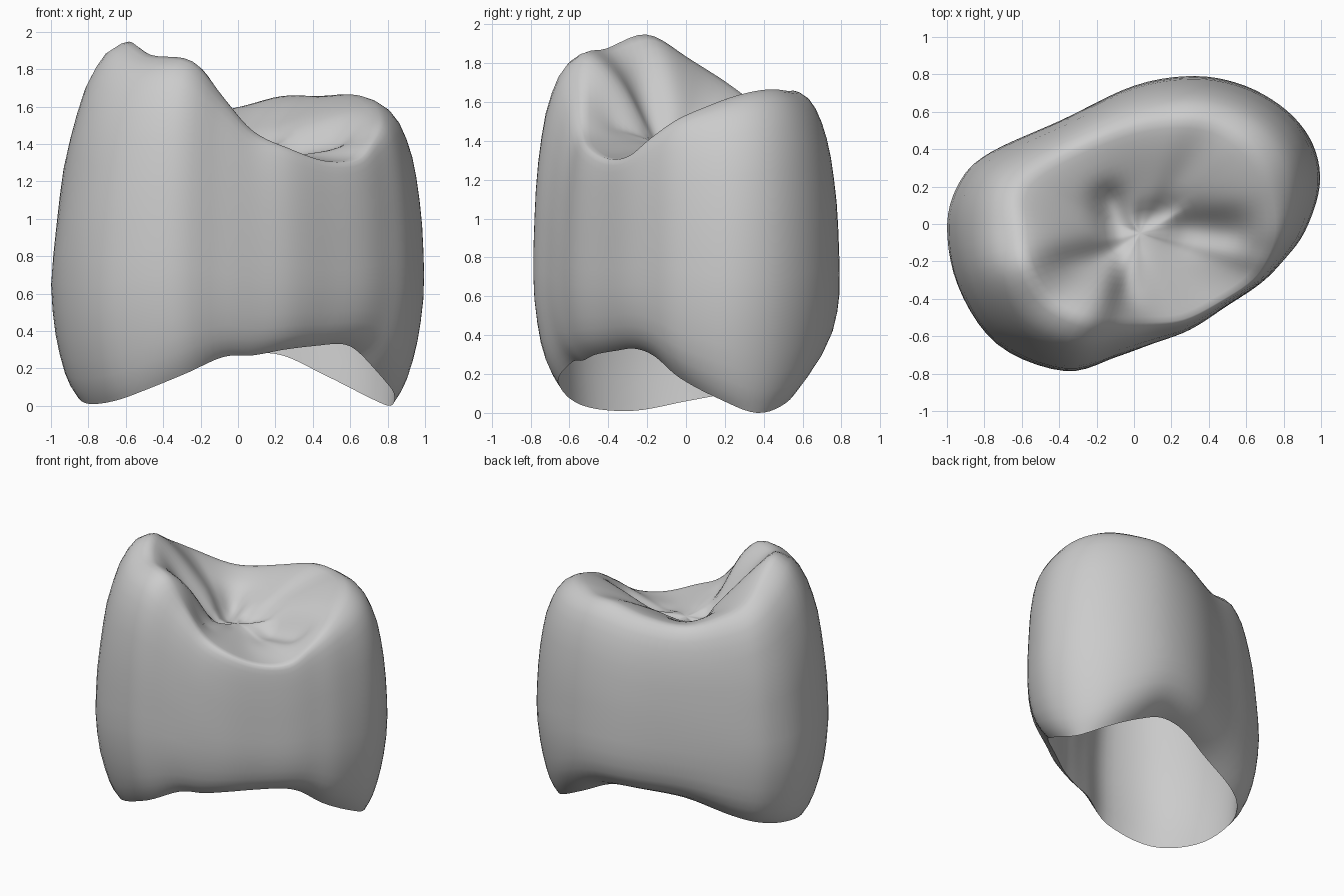
import bpy
import bmesh
import math
from mathutils import Vector

default_cube = bpy.data.objects.get("Cube")
if default_cube:
    bpy.data.objects.remove(default_cube, do_unlink=True)

# Outline stations, counter-clockwise: x, y, crest height, rim height, crest inset
STATIONS = [
    (1, .21, 1.6, .07, .74), (.96, .43, 1.65, 0, .72), (.82, .61, 1.67, .05, .72),
    (.6, .74, 1.66, .16, .72), (.33, .795, 1.66, .27, .7), (0, .745, 1.6, .28, .7),
    (-.39, .56, 1.56, .24, .74), (-.78, .39, 1.66, .15, .7), (-.95, .24, 1.74, .1, .66),
    (-1.03, 0, 1.84, .06, .6), (-.96, -.34, 1.96, .01, .61), (-.74, -.65, 1.88, .04, .63),
    (-.37, -.79, 1.85, .16, .66), (-.1, -.715, 1.65, .26, .74), (.1, -.645, 1.47, .27, .82),
    (.3, -.57, 1.38, .3, .9), (.5, -.44, 1.31, .32, .94), (.68, -.32, 1.32, .33, .94),
    (.8, -.2, 1.42, .29, .9), (.92, -.04, 1.52, .18, .83),
]
STEPS = 5
WALL_ROWS = 18
TOP_ROWS = 14
INNER_ROWS = 10
FOSSA = Vector((.03, -.05))
FOSSA_HEIGHT = 1.38
SHELL = .3

# Profiles: crown shoulder by depth below the crest, neck by height
SHOULDER = [(0, 0), (.03, .3), (.12, .55), (.3, .78), (.6, .94), (1, 1)]
NECK = [(0, .77), (.08, .84), (.16, .88), (.36, .95), (.62, 1)]

# Chewing-surface grooves: start, end, depth, width
GROOVES = [
    ((-.5, -.24), (-.1, -.14), .1, .1),
    ((-.13, .12), (-.03, -.5), .1, .08),
    ((.05, .03), (.2, .08), .05, .06),
    ((.3, -.02), (.55, -.04), .1, .11),
    ((.55, -.04), (.72, -.18), .05, .08),
]


def profile(points, value):
    """Piecewise linear lookup."""
    if value <= points[0][0]:
        return points[0][1]
    for (a, fa), (b, fb) in zip(points, points[1:]):
        if value <= b:
            return fa + (fb - fa) * (value - a) / (b - a)
    return points[-1][1]


def closed_spline(points, steps):
    """Catmull-Rom resampling of a closed list of tuples."""
    result = []
    count = len(points)
    for i in range(count):
        p, q, r, s = (points[(i + k) % count] for k in (-1, 0, 1, 2))
        for j in range(steps):
            t = j / steps
            result.append([
                b + t * ((c - a) + t * ((2 * a - 5 * b + 4 * c - d)
                                        + t * (3 * b - a - 3 * c + d))) / 2
                for a, b, c, d in zip(p, q, r, s)
            ])
    return result


def wall_point(station, height, tuck_reach):
    """Point on the wall; the raised parts of the rim tuck inward."""
    x, y, crest, rim, inset = station
    reach = 1 + .9 * max(0, -x) ** 3
    shoulder = inset + (1 - inset) * profile(SHOULDER, (crest - height) / reach)
    taper = 1 - .35 * max(0, x + y) / 1.4 - .25 * max(0, -x)
    neck = 1 - (1 - profile(NECK, height)) * taper
    side = max(-1, min(1, 3 * y))
    tuck = rim * (.65 + .25 * side) * math.exp((rim - height) / tuck_reach)
    scale = shoulder * neck * (1 - tuck)
    return Vector((x * scale, y * scale, height))


def groove_depth(point):
    total = 0
    for start, end, depth, width in GROOVES:
        a, b = Vector(start), Vector(end)
        t = max(0, min(1, (point - a).dot(b - a) / (b - a).length_squared))
        distance = (point - a.lerp(b, t)).length
        total = max(total, depth * math.exp(-(distance / width) ** 2))
    return total


stations = closed_spline(STATIONS, STEPS)
bm = bmesh.new()


def add_ring(points):
    return [bm.verts.new(p) for p in points]


def bridge(lower, upper):
    count = len(lower)
    for i in range(count):
        j = (i + 1) % count
        bm.faces.new((lower[i], lower[j], upper[j], upper[i]))


def bowl_rings(edge, centre_height, groove_strength):
    """Rings sinking from an edge ring toward the central fossa, closed by a tip."""
    rings = [edge]
    border = [v.co.copy() for v in edge]
    for row in range(1, TOP_ROWS):
        k = 1 - row / TOP_ROWS
        blend = k * k * (3 - 2 * k) * .6 + k * .4
        points = []
        for c in border:
            flat = FOSSA.lerp(c.xy, k)
            height = centre_height + (c.z - centre_height) * blend
            height -= groove_strength * groove_depth(flat) * min(1, 3 * (1 - k))
            points.append((flat.x, flat.y, height))
        rings.append(add_ring(points))
    for lower, upper in zip(rings, rings[1:]):
        bridge(lower, upper)
    last = rings[-1]
    tip = bm.verts.new((FOSSA.x, FOSSA.y, sum(v.co.z for v in last) / len(last)))
    for i, vert in enumerate(last):
        bm.faces.new((vert, last[(i + 1) % len(last)], tip))


# Outer wall, with rows crowded toward rim and crest
outer = []
for row in range(WALL_ROWS + 1):
    t = (1 - math.cos(math.pi * row / WALL_ROWS)) / 2
    outer.append(add_ring([wall_point(s, s[3] + (s[2] - s[3]) * t, .06)
                           for s in stations]))
for lower, upper in zip(outer, outer[1:]):
    bridge(lower, upper)

# Chewing surface
bowl_rings(outer[-1], FOSSA_HEIGHT, 1)

# Hollow underside, thin at the rim and thicker toward the ceiling
rim_ring = outer[0]
inner = [rim_ring]
for row in range(1, INNER_ROWS + 1):
    t = row / INNER_ROWS
    points = []
    for s in stations:
        height = s[3] + (s[2] - SHELL * 1.3 - s[3]) * t
        point = wall_point(s, height, .4)
        shrink = 1 - .24 * t ** .7
        points.append((point.x * shrink, point.y * shrink, height))
    inner.append(add_ring(points))
for lower, upper in zip(inner, inner[1:]):
    bridge(lower, upper)
bowl_rings(inner[-1], FOSSA_HEIGHT - SHELL, 0)

# Soften the profile corners without touching the rim
rim = set(rim_ring)
soft = [v for v in bm.verts if v not in rim]
for _ in range(2):
    bmesh.ops.smooth_vert(bm, verts=soft, factor=.4, use_axis_x=True,
                          use_axis_y=True, use_axis_z=True)
bmesh.ops.recalc_face_normals(bm, faces=bm.faces)

mesh = bpy.data.meshes.new("tooth_crown")
bm.to_mesh(mesh)
bm.free()
crown = bpy.data.objects.new("tooth_crown", mesh)
bpy.context.collection.objects.link(crown)

# Plain grey material
grey = bpy.data.materials.new("light grey")
grey.use_nodes = True
colour = (.6, .6, .6, 1)
grey.diffuse_color = colour
grey.node_tree.nodes["Principled BSDF"].inputs["Base Color"].default_value = colour
mesh.materials.append(grey)

# Smooth shading, keeping the thin rim sharp
bpy.context.view_layer.objects.active = crown
crown.select_set(True)
bpy.ops.object.shade_smooth_by_angle(angle=math.radians(60))
